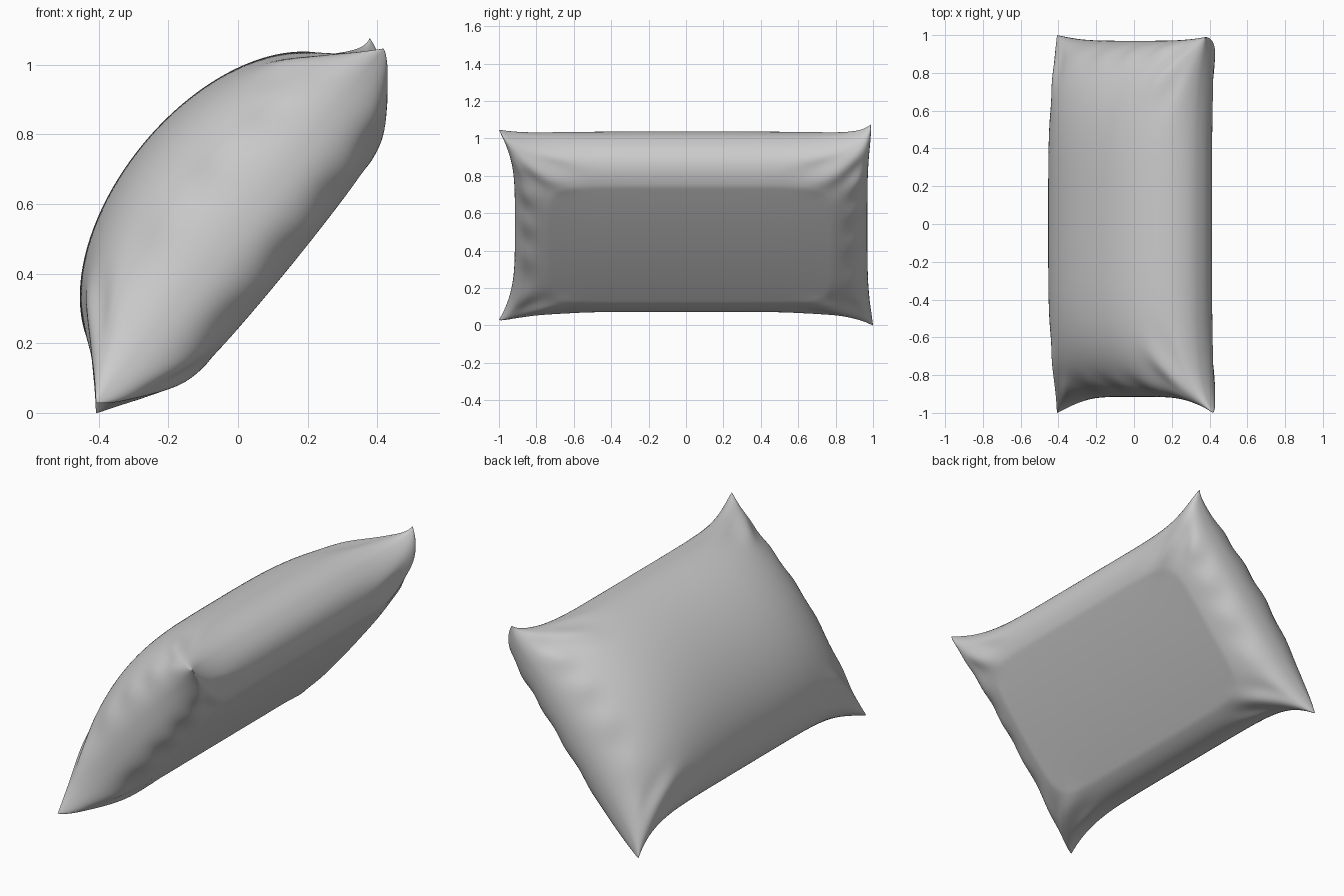
import bpy, bmesh
from math import sin, pi, exp, hypot
from mathutils import Vector

if "Cube" in bpy.data.objects:
    bpy.data.objects.remove(bpy.data.objects["Cube"])

N, M = 90, 120
ORIGIN = Vector((-0.41, 0, 0.03))      # lower seam line
ALONG = Vector((0.631, 0, 0.776))      # up the leaning cushion
NORMAL = Vector((-0.776, 0, 0.631))    # out of the full face


def dome(a, p, k):
    return max(0.0, 1 - abs(a) ** p) ** k


def point(s, t, side):
    # outline pinched in between four pointed corners
    half = 0.56 + 0.095 * abs(t) ** 6
    u = 0.6575 + half * s
    pinch = 0.085 if t < 0 else 0.03
    y = t * (1 - pinch * (1 - abs(s) ** 4))
    # puffed upper face, flattened lower face
    if side > 0:
        h = 0.363 * dome(s, 2, 0.55) * dome(t, 4, 0.5)
    else:
        h = min(0.187, 0.203 * dome(s, 5, 0.4) * dome(t, 8, 0.42))
    # gathers along the end seams and creases fanning from the corners
    ends = exp(-((abs(t) - 0.95) / 0.06) ** 2)
    h *= 1 + 0.035 * ends * sin(17 * s + 4 * s * s + 2 * t)
    for cs in (-1, 1):
        for ct in (-1, 1):
            a, b = 1 - cs * s, 1 - ct * t
            near = exp(-((hypot(a, b) - 0.3) / 0.13) ** 2)
            h *= 1 + 0.05 * near * sin(16 * a / (a + b + 0.02))
    n = side * h + 0.032 * s * s * (1 - abs(t) ** 6)
    p = ORIGIN + ALONG * u + NORMAL * n
    p.y = y
    # tugged corners on the far end
    far = max(0.0, t) ** 16
    top = far * max(0.0, s) ** 12
    p += Vector((-0.04, -0.01, 0.03)) * top
    p.z -= 0.03 * far * max(0.0, -s) ** 16
    return p


bm = bmesh.new()
for side in (1, -1):
    grid = [[bm.verts.new(point(sin(pi * (i / N - 0.5)), sin(pi * (j / M - 0.5)), side))
             for j in range(M + 1)] for i in range(N + 1)]
    for i in range(N):
        for j in range(M):
            bm.faces.new((grid[i][j], grid[i + 1][j], grid[i + 1][j + 1], grid[i][j + 1]))

# sew both faces together
bmesh.ops.remove_doubles(bm, verts=bm.verts, dist=1e-5)
bmesh.ops.recalc_face_normals(bm, faces=bm.faces)
low = min(v.co.z for v in bm.verts)
for v in bm.verts:
    v.co.z -= low
mesh = bpy.data.meshes.new("cushion")
bm.to_mesh(mesh)
bm.free()
cushion = bpy.data.objects.new("cushion", mesh)
bpy.context.collection.objects.link(cushion)
bpy.context.view_layer.objects.active = cushion
cushion.select_set(True)
bpy.ops.object.shade_smooth_by_angle(angle=0.9)
